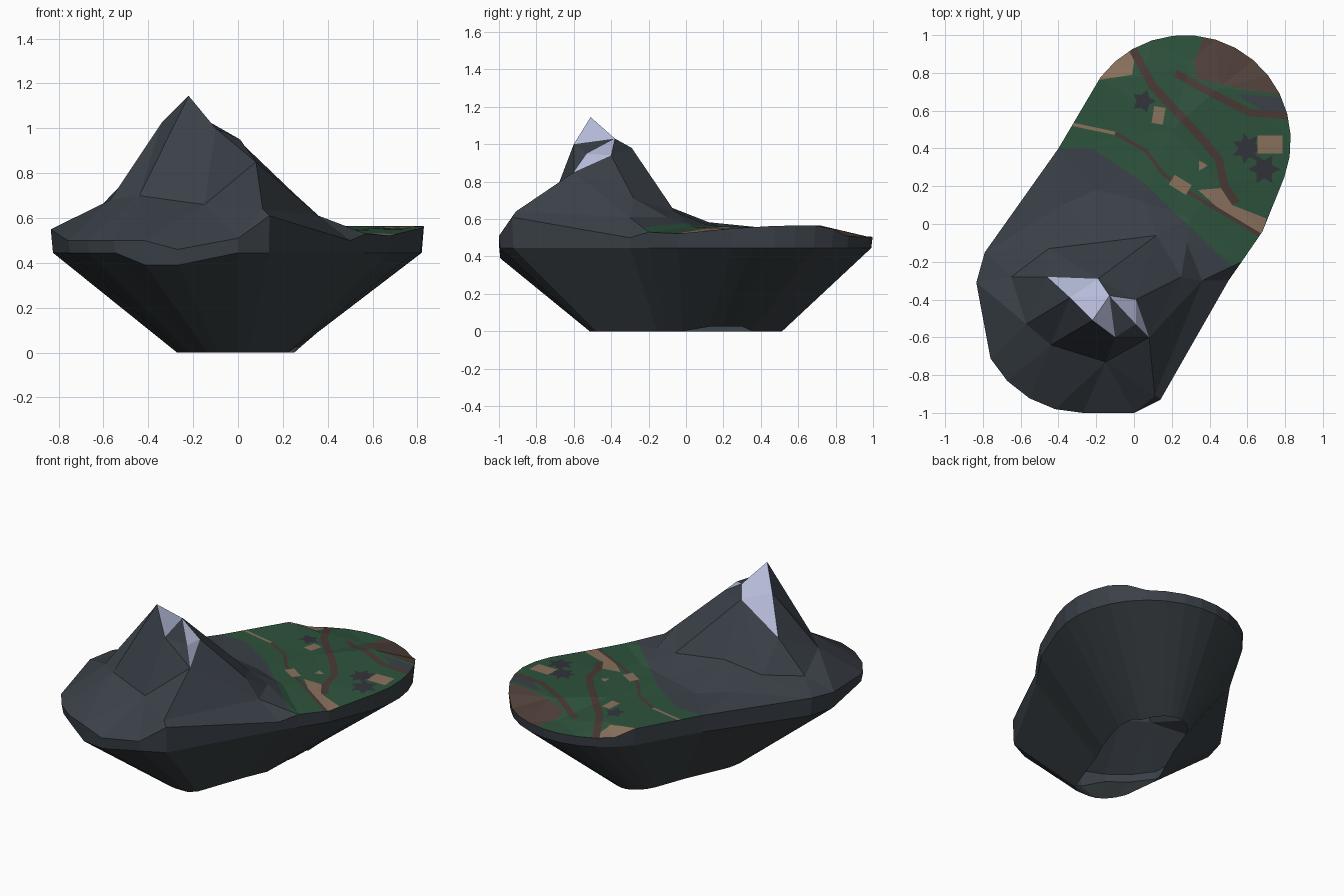
import bpy, bmesh, math
from mathutils import Vector
from mathutils.geometry import delaunay_2d_cdt

if "Cube" in bpy.data.objects:
    bpy.data.objects.remove(bpy.data.objects["Cube"])

def material(name, rgb):
    m = bpy.data.materials.new(name)
    m.diffuse_color = (*rgb, 1)
    m.use_nodes = True
    m.node_tree.nodes["Principled BSDF"].inputs["Base Color"].default_value = m.diffuse_color
    return m

MATS = [material("rock grey", (.042, .052, .064)), material("snow", (.47, .50, .70)),
        material("grass green", (.027, .086, .046)), material("earth brown", (.078, .050, .040)),
        material("sand tan", (.25, .165, .108)), material("slate dark", (.032, .034, .044)),
        material("underside rock", (.042, .052, .058)), material("trail brown", (.066, .041, .035))]
ROCK, SNOW, GRASS, BROWN, TAN, SLATE, UNDER, TRAIL = range(8)

def make_object(name, bm):
    me = bpy.data.meshes.new(name)
    bm.to_mesh(me)
    bm.free()
    for m in MATS:
        me.materials.append(m)
    ob = bpy.data.objects.new(name, me)
    bpy.context.collection.objects.link(ob)

def arc(side, start, end, n, r=.56):
    """Points round one end of the long island (side 1 = back, -1 = front)."""
    angles = [math.radians(start + (end - start) * i / (n - 1)) for i in range(n)]
    return [(.27 * side + r * math.cos(a), .44 * side + r * math.sin(a)) for a in angles]

# Island outline, anticlockwise: back arc, left side, front arc, front right corner
back = [(x, y, min(.565, max(.505, .565 - .5 * (y - .75)), .535 + .06 * y)) for x, y in arc(1, -20, 143, 15)]
front = [(x, y, .46 if x > -.3 else .50) for x, y in arc(-1, 209, 270, 5)]
RIM = (back + [(-.40, .40, .555), (-.79, -.15, .56), (-.835, -.31, .55)] + front +
       [(0, -1, .51), (.14, -.93, .61), (.50, -.30, .50), (.57, -.20, .53), (.68, -.04, .522)])
R = len(RIM)

# Mountain and meadow control points
SUMMIT = [(-.22, -.51, 1.145), (-.34, -.39, 1.025), (-.46, -.28, .81), (-.19, -.29, .98), (-.13, -.38, 1.03),
          (-.10, -.60, 1.0), (.01, -.53, .95), (.01, -.40, .94), (.08, -.60, .85)]
SPURS = [(-.44, -.64, .70), (-.15, -.73, .66), (-.57, -.53, .68), (.25, -.28, .71), (.36, -.30, .61),
         (.11, -.91, .64)]
MEADOW = [(-.65, -.28, .615), (-.45, -.13, .625), (-.20, -.10, .67), (.12, -.06, .64), (.28, -.10, .61),
          (-.38, .10, .585), (-.2, .18, .56), (.05, .12, .565), (.30, .03, .56), (.20, .50, .55),
          (.45, .22, .545), (.45, .72, .565), (.30, .86, .512), (.05, .78, .54)]
RIDGES = [[0, 1, 2], [0, 5], [0, 9, 10, 8, 12, 13, 14, 8], [0, 4], [3, 17]]
pts = RIM + SUMMIT + SPURS + MEADOW
ridge_edges = [(a + R, b + R) for chain in RIDGES for a, b in zip(chain, chain[1:])]
v2, _, tris, orig, _, _ = delaunay_2d_cdt([Vector(p[:2]) for p in pts], ridge_edges,
                                          [list(range(R))], 1, 1e-5)
v3 = [Vector((v.x, v.y, pts[o[0]][2] if o else .9)) for v, o in zip(v2, orig)]

def height(x, y):
    """Height of the terrain, and how far inside its best triangle the point is."""
    best, z = -9, 0
    for t in tris:
        a, b, c = (v3[i] for i in t)
        d = (b.y - c.y) * (a.x - c.x) + (c.x - b.x) * (a.y - c.y)
        if abs(d) < 1e-9:
            continue
        u = ((b.y - c.y) * (x - c.x) + (c.x - b.x) * (y - c.y)) / d
        w = ((c.y - a.y) * (x - c.x) + (a.x - c.x) * (y - c.y)) / d
        m = min(u, w, 1 - u - w)
        if m > best:
            best, z = m, u * a.z + w * b.z + (1 - u - w) * c.z
    return z, best

def strip(path, w):
    """Polygon around a path of half width w."""
    left, right = [], []
    for i, p in enumerate(path):
        a, b = Vector(path[max(i - 1, 0)]), Vector(path[min(i + 1, len(path) - 1)])
        n = (b - a).normalized()
        n = Vector((-n.y, n.x)) * w
        left.append(tuple(Vector(p) + n))
        right.append(tuple(Vector(p) - n))
    return left + right[::-1]

def star(x, y, r, n, inner=.55):
    """Jagged round patch."""
    return [(x + r * (1, inner)[i % 2] * math.cos(i * math.pi / n),
             y + r * (1, inner)[i % 2] * math.sin(i * math.pi / n)) for i in range(2 * n)]

# Coloured ground areas, later ones lie over earlier ones
meadow = [(-.45, .40), (-.22, .40), (.05, .22), (.50, -.21), (.62, -.25), (.95, .3), (.9, 1.1), (-.3, 1.1)]
back_earth = [(.38, 1.02), (.32, .86), (.33, .77), (.60, .71), (.80, .68), (.8, 1.02)]
slate_bank = [(.54, .69), (.79, .67), (.85, .59), (.68, .60)]
sand_corner = [(-.2, .76), (-.01, .79), (0, .86), (-.02, .95), (-.2, .9)]
sand_bank = [(.34, .18), (.46, .19), (.52, .10), (.70, .03), (.68, -.06), (.46, .07)]
trail = [(-.02, .95), (.10, .73), (.37, .44), (.45, .34), (.48, .20), (.54, .11)]
side_trail = [(.22, .80), (.34, .73), (.61, .59), (.86, .57)]
stream = [(-.36, .535), (-.10, .48), (.06, .39), (.16, .26), (.32, .15), (.67, -.06)]
PATCHES = [(GRASS, meadow), (BROWN, back_earth), (ROCK, slate_bank), (TAN, sand_corner), (TAN, sand_bank),
           (TRAIL, strip(side_trail, .02)), (TAN, strip(stream[:2], .009)), (TRAIL, strip(trail, .022)),
           (TRAIL, strip(stream[1:], .010)), (TAN, strip([(.10, .58), (.16, .57)], .045)),
           (TAN, strip([(.20, .235), (.29, .18)], .03)), (SLATE, star(.05, .65, .065, 5)),
           (SLATE, star(.60, .40, .085, 7)), (SLATE, star(.69, .29, .085, 6)),
           (TAN, strip([(.655, .42), (.785, .42)], .048)), (TAN, star(.36, .31, .03, 3))]

def inside(x, y, poly):
    hit = False
    for (ax, ay), (bx, by) in zip(poly, poly[1:] + poly[:1]):
        if (ay > y) != (by > y) and x < (bx - ax) * (y - ay) / (by - ay) + ax:
            hit = not hit
    return hit

# Terrain: cut the patch outlines into the ground, then lift to height
verts, faces = list(v2), [list(t) for t in tris]
for _, poly in PATCHES:
    faces.append(list(range(len(verts), len(verts) + len(poly))))
    verts += [Vector(p) for p in poly]
w2, _, wf, _, _, _ = delaunay_2d_cdt(verts, [], faces, 0, 1e-4)
bm = bmesh.new()
bv = [bm.verts.new((v.x, v.y, height(v.x, v.y)[0])) for v in w2]
for f in wf:
    c = sum((w2[i] for i in f), Vector((0, 0))) / len(f)
    if height(c.x, c.y)[1] < -1e-5:
        continue
    face = bm.faces.new([bv[i] for i in f])
    face.normal_update()
    if face.normal.z < 0:
        face.normal_flip()
    # Snow lies on the high faces turned to the back
    snowy = min(v.co.z for v in face.verts) > .8 and face.normal.y > 0 and (c.x < -.15 or c.y < -.37)
    face.material_index = SNOW if snowy else ROCK
    for mat, poly in PATCHES:
        if inside(c.x, c.y, poly):
            face.material_index = mat
bmesh.ops.delete(bm, geom=[v for v in bm.verts if not v.link_faces], context='VERTS')
make_object("mountain_and_meadow", bm)

# Underside: rim band and tapering hull, open at the bottom
def lower_z(x, y):
    return .39 if y < -.9 and -.55 < x < -.2 else .445

bm = bmesh.new()
rings = [[bm.verts.new(p) for p in RIM],
         [bm.verts.new((x * .988, y * .993, lower_z(x, y))) for x, y, z in RIM],
         [bm.verts.new((x * .325, y * .515, .025 if x > .6 and .1 < y < .65 else 0)) for x, y, z in RIM]]
for k in range(2):
    for i in range(R):
        j = (i + 1) % R
        f = bm.faces.new((rings[k][j], rings[k][i], rings[k + 1][i], rings[k + 1][j]))
        f.material_index = (ROCK, UNDER)[k]
make_object("island_underside", bm)
